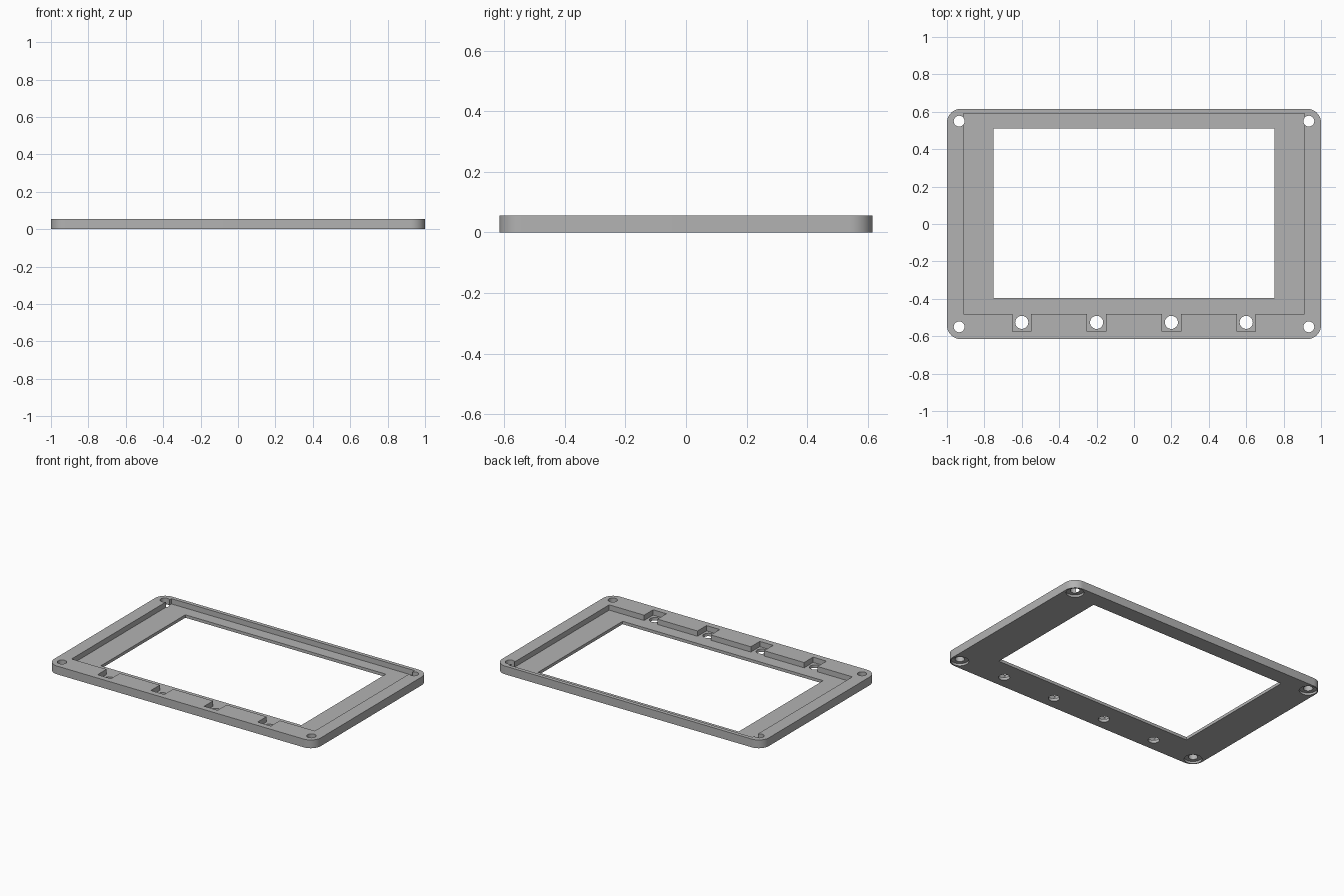
import bpy, bmesh, math

if "Cube" in bpy.data.objects:
    bpy.data.objects.remove(bpy.data.objects["Cube"])

H = 0.056        # frame thickness
FLOOR = 0.02     # thickness left under the recess
NOTCH_X = (-0.6, -0.2, 0.2, 0.6)

grey = bpy.data.materials.new("mid grey")
grey.diffuse_color = (0.45, 0.45, 0.45, 1)
grey.use_nodes = True
grey.node_tree.nodes["Principled BSDF"].inputs["Base Color"].default_value = grey.diffuse_color


def prism(name, points, z0, z1):
    """Extrude a counter-clockwise outline from z0 to z1."""
    bm = bmesh.new()
    low = [bm.verts.new((x, y, z0)) for x, y in points]
    high = [bm.verts.new((x, y, z1)) for x, y in points]
    bm.faces.new(low[::-1])
    bm.faces.new(high)
    n = len(points)
    for i in range(n):
        j = (i + 1) % n
        bm.faces.new((low[i], low[j], high[j], high[i]))
    mesh = bpy.data.meshes.new(name)
    bm.to_mesh(mesh)
    bm.free()
    mesh.materials.append(grey)
    obj = bpy.data.objects.new(name, mesh)
    bpy.context.collection.objects.link(obj)
    return obj


def arc(cx, cy, r, a0, a1, n):
    return [(cx + r * math.cos(math.radians(a0 + (a1 - a0) * i / n)),
             cy + r * math.sin(math.radians(a0 + (a1 - a0) * i / n)))
            for i in range(n + 1)]


def circle(cx, cy, r):
    return arc(cx, cy, r, 0, 360, 32)[:-1]


def cut(target, points, z0, z1):
    cutter = prism("cutter", points, z0, z1)
    cutter.hide_render = True
    mod = target.modifiers.new("cut", 'BOOLEAN')
    mod.operation = 'DIFFERENCE'
    mod.solver = 'EXACT'
    mod.object = cutter
    bpy.context.view_layer.objects.active = target
    bpy.ops.object.modifier_apply(modifier=mod.name)
    bpy.data.objects.remove(cutter, do_unlink=True)


# Outer plate with rounded corners
R, X, Y = 0.075, 1.0, 0.616
outline = []
for sx, sy, a in ((1, 1, 0), (-1, 1, 90), (-1, -1, 180), (1, -1, 270)):
    outline += arc(sx * (X - R), sy * (Y - R), R, a, a + 90, 10)
frame = prism("bezel_frame", outline, 0, H)

# Panel recess, with the four notches along its front edge
recess = [(0.912, 0.59), (-0.912, 0.59), (-0.912, -0.48)]
for x in NOTCH_X:
    recess += [(x - 0.05, -0.48), (x - 0.05, -0.576),
               (x + 0.05, -0.576), (x + 0.05, -0.48)]
recess.append((0.912, -0.48))
cut(frame, recess, FLOOR, H + 0.1)

# Window opening
cut(frame, [(-0.752, -0.395), (0.752, -0.395), (0.752, 0.51), (-0.752, 0.51)],
    -0.1, H + 0.1)

# Button holes in the notches
for x in NOTCH_X:
    cut(frame, circle(x, -0.526, 0.035), -0.1, H + 0.1)

# Corner screw holes, counterbored from below
for sx in (-1, 1):
    for sy in (-1, 1):
        cut(frame, circle(sx * 0.935, sy * 0.55, 0.029), -0.1, H + 0.1)
        cut(frame, circle(sx * 0.935, sy * 0.55, 0.055), -0.1, 0.015)

# Smooth the round walls, keep the edges sharp
bpy.ops.object.select_all(action='DESELECT')
frame.select_set(True)
bpy.context.view_layer.objects.active = frame
bpy.ops.object.shade_smooth_by_angle(angle=math.radians(30))
